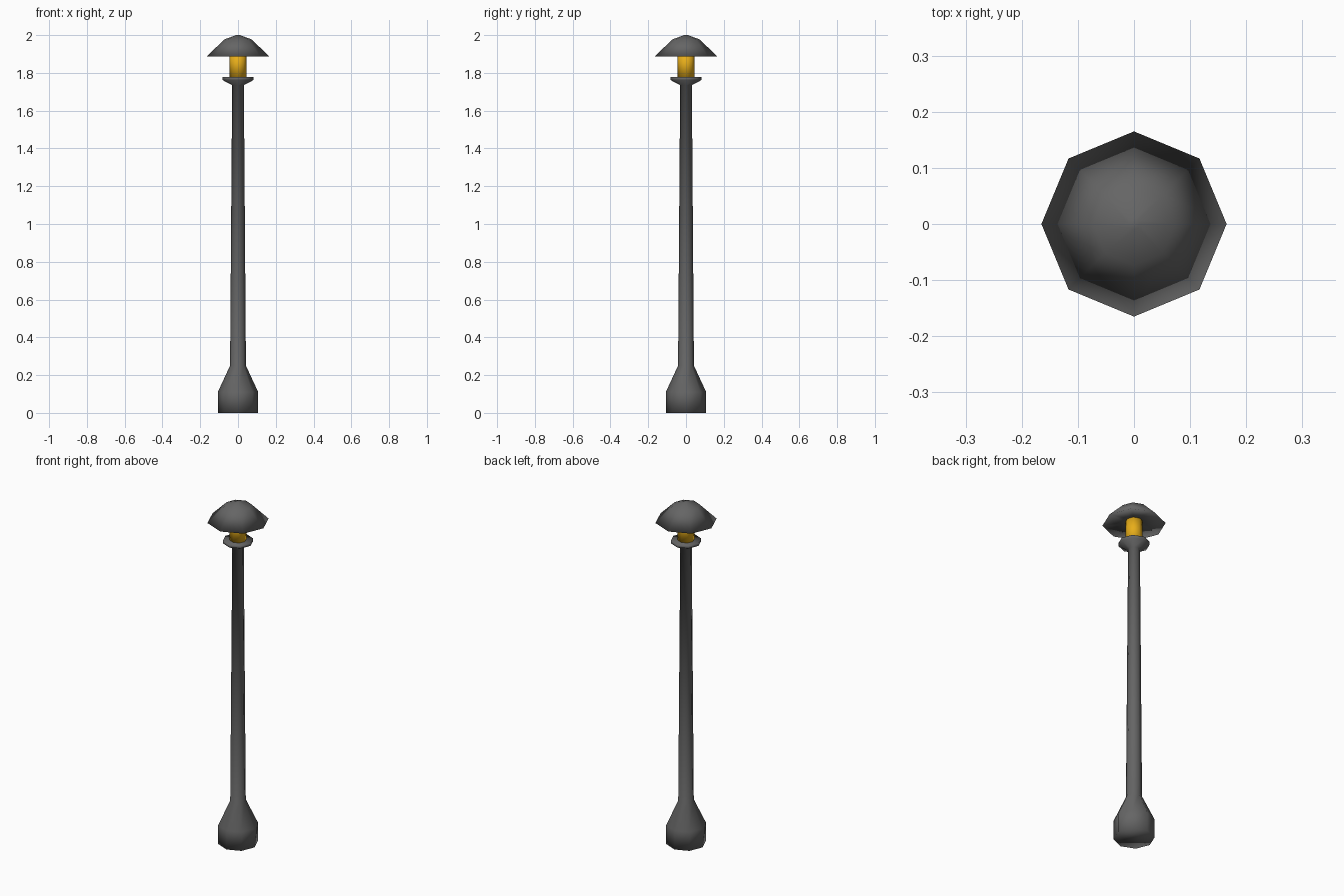
import bpy, bmesh
from math import pi, cos, sin

if "Cube" in bpy.data.objects:
    bpy.data.objects.remove(bpy.data.objects["Cube"])

SIDES = 8


def material(name, color):
    m = bpy.data.materials.new(name)
    m.diffuse_color = color
    m.use_nodes = True
    m.node_tree.nodes["Principled BSDF"].inputs["Base Color"].default_value = m.diffuse_color
    return m


iron = material("dark_iron", (0.13, 0.13, 0.13, 1))
amber = material("amber_glow", (0.80, 0.42, 0.01, 1))


def lathe(name, profile, mat):
    """Closed, smooth-shaded eight-sided solid from (radius, z) points."""
    bm = bmesh.new()
    rings = [[bm.verts.new((r * cos(2 * pi * i / SIDES), r * sin(2 * pi * i / SIDES), z))
              for i in range(SIDES)] for r, z in profile]
    for a, b in zip(rings, rings[1:]):
        for i in range(SIDES):
            j = (i + 1) % SIDES
            bm.faces.new((a[i], a[j], b[j], b[i]))
    bm.faces.new(rings[0][::-1])
    bm.faces.new(rings[-1])
    bmesh.ops.recalc_face_normals(bm, faces=bm.faces)
    for f in bm.faces:
        f.smooth = True
    mesh = bpy.data.meshes.new(name)
    bm.to_mesh(mesh)
    bm.free()
    obj = bpy.data.objects.new(name, mesh)
    obj.data.materials.append(mat)
    bpy.context.collection.objects.link(obj)
    return obj


# Flared foot, tapering pole and lamp collar in one turned piece
lathe("lamp_post", [(0.107, 0), (0.107, 0.11), (0.042, 0.25), (0.031, 1.735),
                    (0.082, 1.762), (0.082, 1.777)], iron)

# Glowing lamp column
lathe("lamp_glass", [(0.045, 1.775), (0.045, 1.91)], amber)

# Domed shade with a slightly recessed underside
lathe("lamp_shade", [(0.045, 1.905), (0.165, 1.887), (0.073, 1.977),
                     (0.01, 2.0)], iron)
